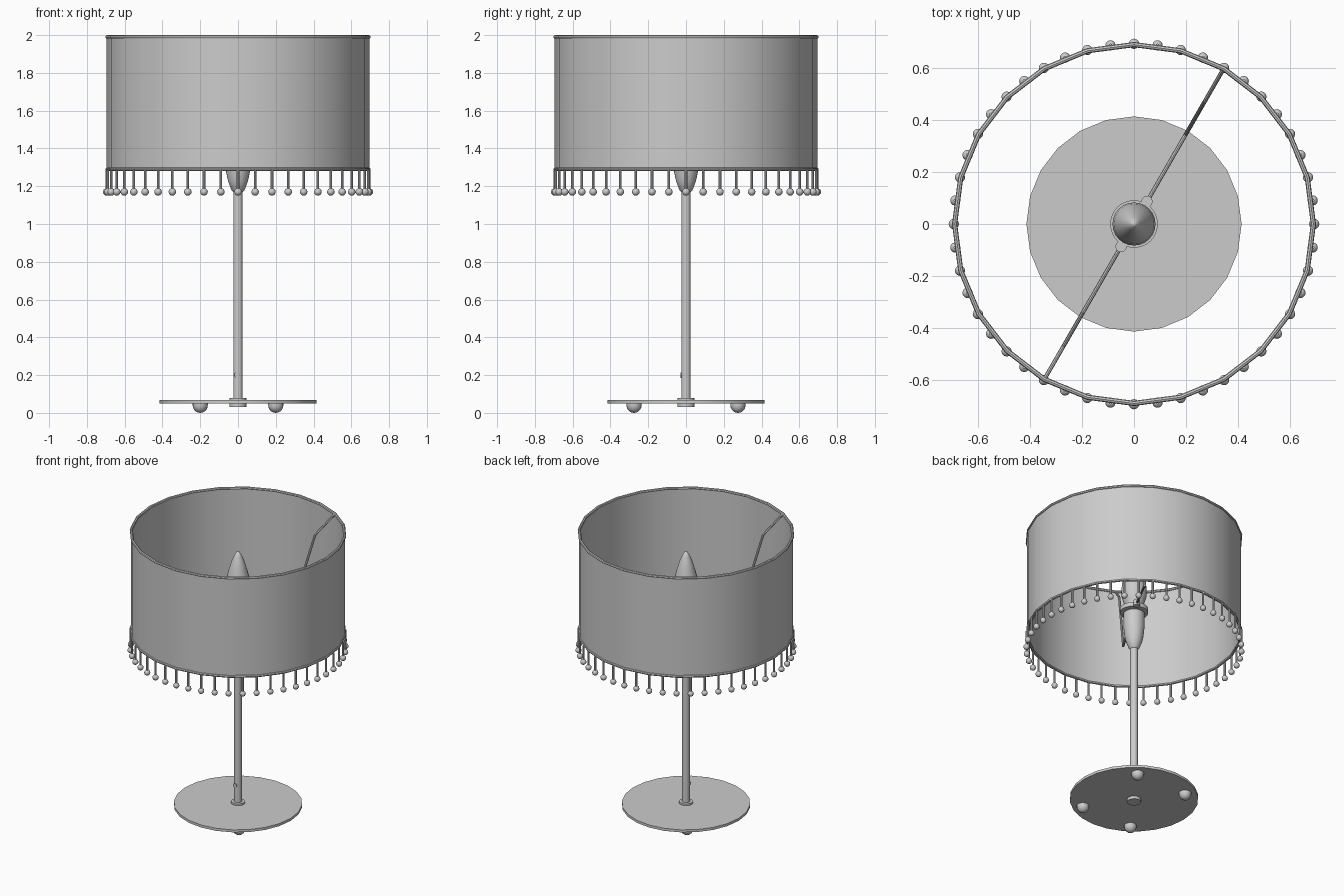
import bpy, bmesh, math
from mathutils import Vector

if "Cube" in bpy.data.objects:
    bpy.data.objects.remove(bpy.data.objects["Cube"])

grey = bpy.data.materials.new("plain grey")
grey.diffuse_color = (0.6, 0.6, 0.6, 1)
grey.use_nodes = True
grey.node_tree.nodes["Principled BSDF"].inputs["Base Color"].default_value = grey.diffuse_color


def finish(name, bm, smooth=True):
    bmesh.ops.recalc_face_normals(bm, faces=bm.faces)
    me = bpy.data.meshes.new(name)
    bm.to_mesh(me)
    bm.free()
    ob = bpy.data.objects.new(name, me)
    bpy.context.collection.objects.link(ob)
    me.materials.append(grey)
    if smooth:
        bpy.context.view_layer.objects.active = ob
        ob.select_set(True)
        bpy.ops.object.shade_smooth_by_angle(angle=math.radians(40))
        ob.select_set(False)
    return ob


def lathe(name, profile, n=24, closed=False, at=(0, 0, 0)):
    """Revolve (radius, z) points about a vertical axis."""
    bm = bmesh.new()
    vs = [bm.verts.new((r, 0, z)) for r, z in profile]
    pairs = list(zip(vs, vs[1:])) + ([(vs[-1], vs[0])] if closed else [])
    edges = [bm.edges.new(p) for p in pairs]
    bmesh.ops.spin(bm, geom=vs + edges, axis=(0, 0, 1), cent=(0, 0, 0),
                   angle=math.tau, steps=n, use_merge=False)
    bmesh.ops.remove_doubles(bm, verts=bm.verts, dist=1e-5)
    bmesh.ops.translate(bm, verts=bm.verts, vec=at)
    return finish(name, bm)


def rod(bm, a, b, r, n=8):
    """Add a straight round bar between two points."""
    a, b = Vector(a), Vector(b)
    new = bmesh.ops.create_cone(bm, cap_ends=True, segments=n, radius1=r,
                                radius2=r, depth=(b - a).length)["verts"]
    q = (b - a).to_track_quat('Z', 'Y')
    for v in new:
        v.co = q @ v.co + (a + b) / 2


def ring(name, R, z, r, n=24, m=8):
    lathe(name, [(R + r * math.cos(math.tau * i / m), z + r * math.sin(math.tau * i / m))
                 for i in range(m)], n, True)


# Base plate, nut and pole
lathe("base_plate", [(0, .05), (.415, .05), (.415, .068), (0, .068)])
lathe("base_nut", [(0, .03), (.045, .03), (.045, .08), (0, .08)], 16)
lathe("pole", [(0, .03), (.025, .03), (.025, 1.2), (0, 1.2)], 16)

# Domed feet under the base
dome = [(.04 * math.cos(math.pi / 2 * i / 5), .04 - .04 * math.sin(math.pi / 2 * i / 5))
        for i in range(6)]
for sx in (-1, 1):
    for sy in (-1, 1):
        lathe("foot", [(0, .05), (.04, .05)] + dome[:-1] + [(0, 0)], 16,
              at=(sx * .2, sy * .275, 0))

# Small screw low on the front of the pole
bm = bmesh.new()
rod(bm, (-.005, 0, .2), (-.005, -.03, .2), .015, 12)
finish("pole_screw", bm)

# Lamp holder and candle bulb
lathe("lamp_holder", [(0, 1.165), (.02, 1.165), (.035, 1.18), (.052, 1.225), (.062, 1.27),
                      (.068, 1.33), (.07, 1.43), (.06, 1.44), (.06, 1.5), (0, 1.5)])
lathe("holder_collar", [(.06, 1.44), (.092, 1.44), (.092, 1.47), (.06, 1.47)], 24, True)
lathe("bulb", [(0, 1.48), (.05, 1.48), (.065, 1.51), (.08, 1.56), (.083, 1.6), (.078, 1.65),
               (.065, 1.71), (.045, 1.78), (.025, 1.83), (.01, 1.855), (0, 1.86)])

# Lampshade wall with wire rims
lathe("shade_wall", [(.695, 1.29), (.695, 1.99), (.69, 1.99), (.69, 1.29)], 24, True)
ring("shade_top_rim", .692, 1.99, .01)
ring("shade_bottom_rim", .692, 1.29, .01)

# Bent support wires from the top rim to the collar
bm = bmesh.new()
path = [(.69, 1.99), (.55, 1.87), (.40, 1.42), (.08, 1.455)]
for side in (-1, 1):
    c, s = side * math.cos(math.pi / 3), side * math.sin(math.pi / 3)
    pts = [(r * c, r * s, z) for r, z in path]
    for a, b in zip(pts, pts[1:]):
        rod(bm, a, b, .008)
    rod(bm, (.1 * c, .1 * s, 1.435), (.1 * c, .1 * s, 1.475), .022, 12)
finish("support_wires", bm)

# Fringe of hanging beads
bm = bmesh.new()
for i in range(48):
    a = math.tau * i / 48
    x, y = .695 * math.cos(a), .695 * math.sin(a)
    rod(bm, (x, y, 1.285), (x, y, 1.17), .007)
    ball = bmesh.ops.create_uvsphere(bm, u_segments=12, v_segments=8, radius=.02)["verts"]
    bmesh.ops.translate(bm, verts=ball, vec=(x, y, 1.17))
finish("bead_fringe", bm)
